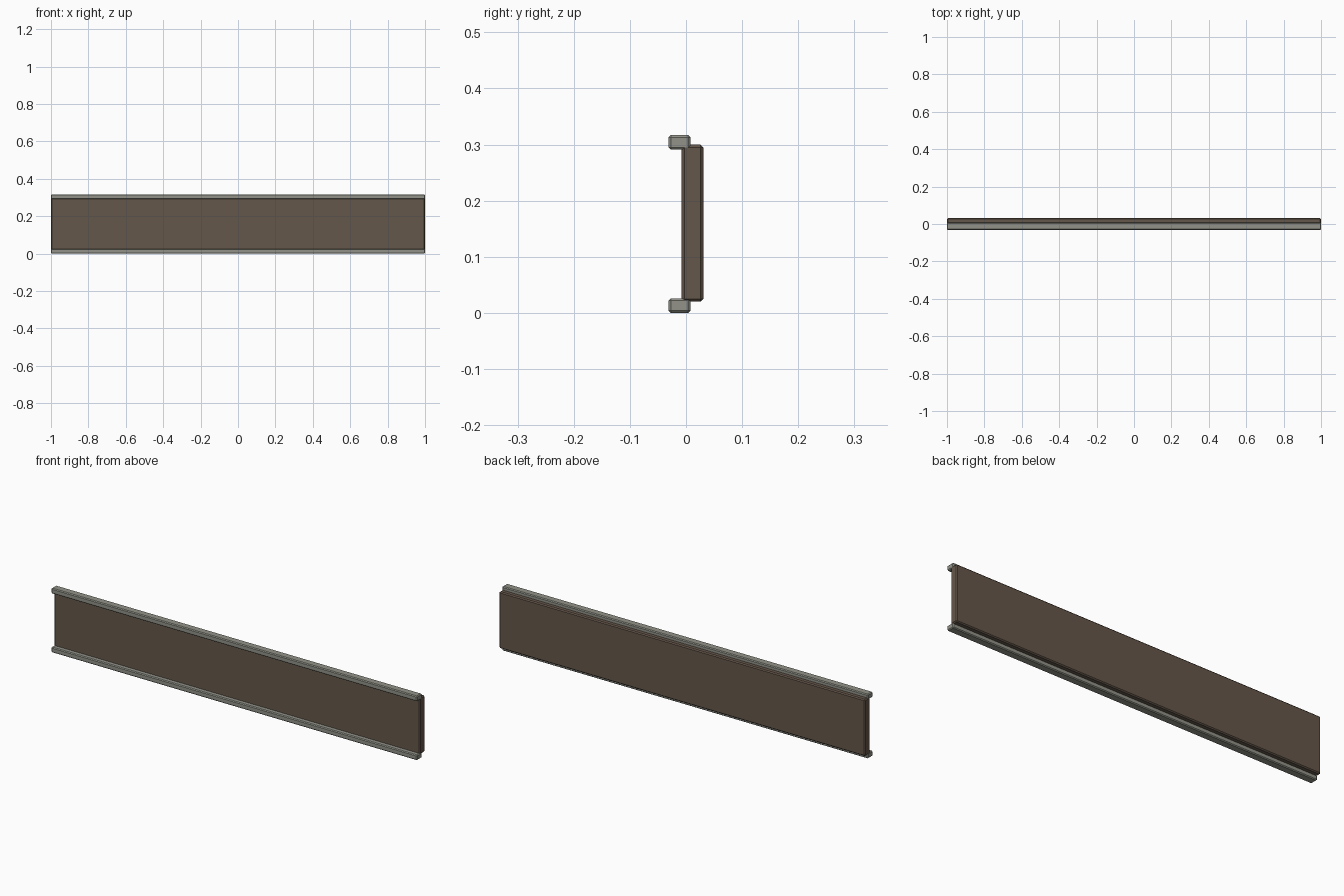
import bpy, bmesh
from mathutils import Vector

if "Cube" in bpy.data.objects:
    bpy.data.objects.remove(bpy.data.objects["Cube"])


def material(name, rgb):
    m = bpy.data.materials.new(name)
    m.diffuse_color = (*rgb, 1)
    m.use_nodes = True
    m.node_tree.nodes["Principled BSDF"].inputs["Base Color"].default_value = m.diffuse_color
    return m


def chamfered_box(name, lo, hi, chamfer, mat):
    lo, hi = Vector(lo), Vector(hi)
    bm = bmesh.new()
    bmesh.ops.create_cube(bm, size=1)
    for v in bm.verts:
        v.co = (lo + hi) / 2 + v.co * (hi - lo)
    bmesh.ops.bevel(bm, geom=bm.edges[:], offset=chamfer, segments=1,
                    profile=0.5, affect='EDGES')
    mesh = bpy.data.meshes.new(name)
    bm.to_mesh(mesh)
    bm.free()
    mesh.materials.append(mat)
    ob = bpy.data.objects.new(name, mesh)
    bpy.context.collection.objects.link(ob)
    return ob


brown = material("dark brown panel", (0.13, 0.095, 0.069))
grey = material("warm grey metal", (0.29, 0.29, 0.25))

# Main board
chamfered_box("panel", (-1, -0.008, 0.02), (1, 0.031, 0.30), 0.005, brown)

# Trim rails along the lower and upper front edges
for name, z in (("bottom_rail", 0.0), ("top_rail", 0.291)):
    chamfered_box(name, (-1, -0.031, z), (1, 0.008, z + 0.026), 0.004, grey)
